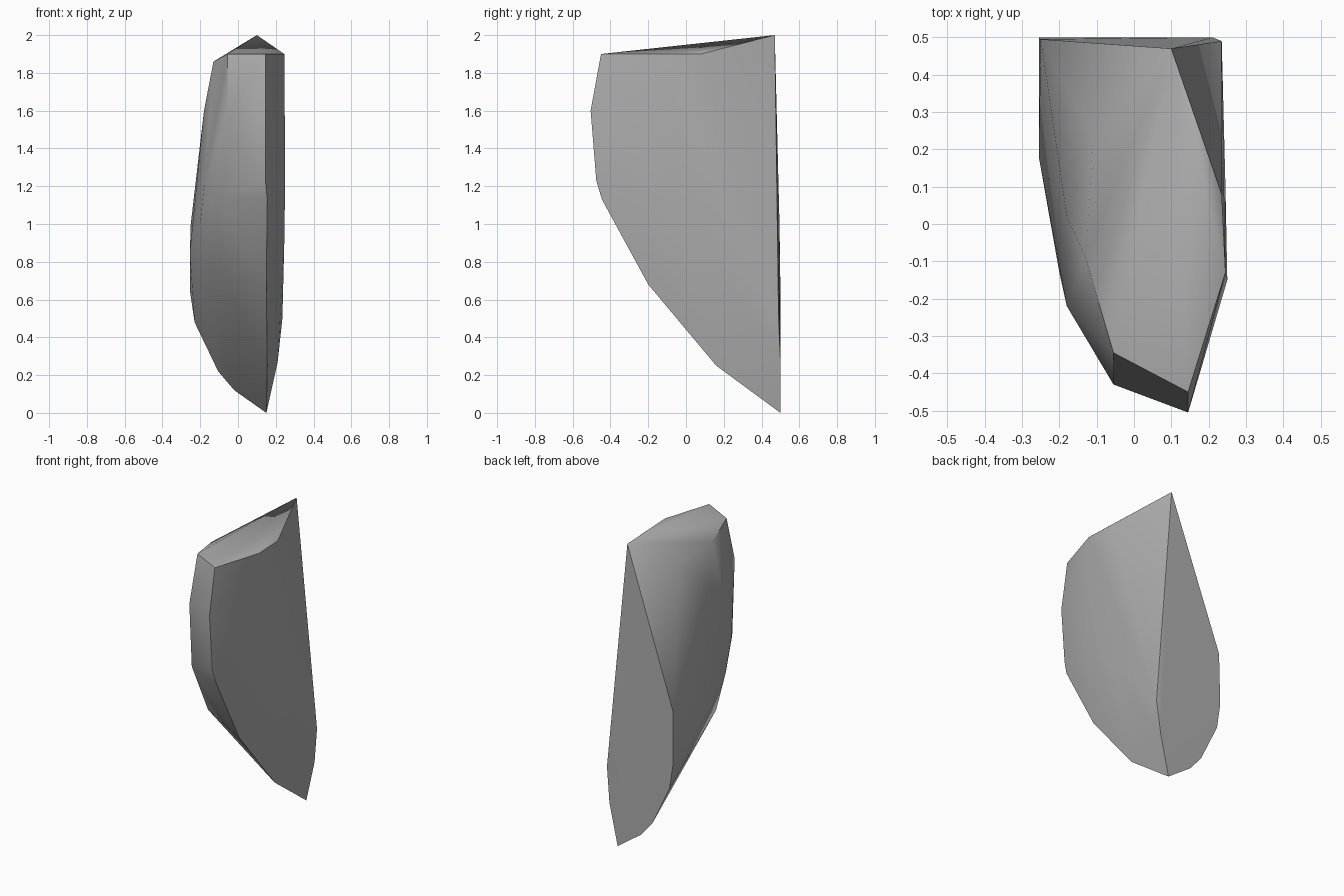
import bpy
import bmesh
import math

default_cube = bpy.data.objects.get("Cube")
if default_cube:
    bpy.data.objects.remove(default_cube, do_unlink=True)


def make_material(name, colour):
    material = bpy.data.materials.new(name)
    material.use_nodes = True
    material.diffuse_color = colour
    shader = next(n for n in material.node_tree.nodes if n.type == 'BSDF_PRINCIPLED')
    shader.inputs["Base Color"].default_value = colour
    shader.inputs["Roughness"].default_value = 0.9
    return material


def add_ridge(bm, points):
    """Add the corners of one ridge of the stone."""
    for point in points:
        bm.verts.new(point)


def build_shard(name, ridges, material):
    """Wrap the chiselled ridges in a faceted skin."""
    bm = bmesh.new()
    for ridge in ridges:
        add_ridge(bm, ridge)
    hull = bmesh.ops.convex_hull(bm, input=bm.verts[:])
    unused = {v for v in hull["geom_interior"] + hull["geom_unused"]
              if isinstance(v, bmesh.types.BMVert)}
    bmesh.ops.delete(bm, geom=list(unused), context='VERTS')
    bmesh.ops.recalc_face_normals(bm, faces=bm.faces[:])
    mesh = bpy.data.meshes.new(name)
    bm.to_mesh(mesh)
    bm.free()
    mesh.materials.append(material)
    shard = bpy.data.objects.new(name, mesh)
    bpy.context.collection.objects.link(shard)
    bpy.ops.object.select_all(action='DESELECT')
    shard.select_set(True)
    bpy.context.view_layer.objects.active = shard
    bpy.ops.object.shade_smooth_by_angle(angle=math.radians(40))
    return shard


# Peak and foot of the stone, both on the back plane
peak = (.1, .47, 2)
foot = (.15, .5, 0)

# Rim of the sloping top
top_rim = [peak, (.235, .08, 1.9), (.245, -.13, 1.9), (.145, -.45, 1.9),
           (-.055, -.345, 1.9), (-.13, -.09, 1.86), (-.11, .22, 1.83)]

# Long front ridge curving down to the foot
front_ridge = [(.145, -.505, 1.6), (.145, -.475, 1.23), (.155, -.445, 1.13),
               (.15, -.2, .68), (.155, .16, .25), foot]

# Outer edge of the narrow front strip
strip_edge = [(-.055, -.43, 1.6), (-.1, -.34, 1.14), (-.15, -.1, .75)]

# Swollen left flank
left_flank = [(-.18, .02, 1.6), (-.18, -.22, 1.2), (-.2, -.13, 1),
              (-.255, .18, .85)]

# Rounded outline of the flat back
back_outline = [(-.25, .495, 1), (-.255, .5, .65), (-.23, .5, .48),
                (-.105, .5, .22), (-.02, .5, .12),
                (.21, .5, .27), (.235, .49, .5)]

# Slight bulge on the broad flank
broad_flank = [(.25, -.15, 1.25), (.245, .1, .9)]

stone_grey = make_material("stone_grey", (.42, .42, .42, 1))
build_shard("stone_shard",
            [top_rim, front_ridge, strip_edge, left_flank, back_outline, broad_flank],
            stone_grey)
